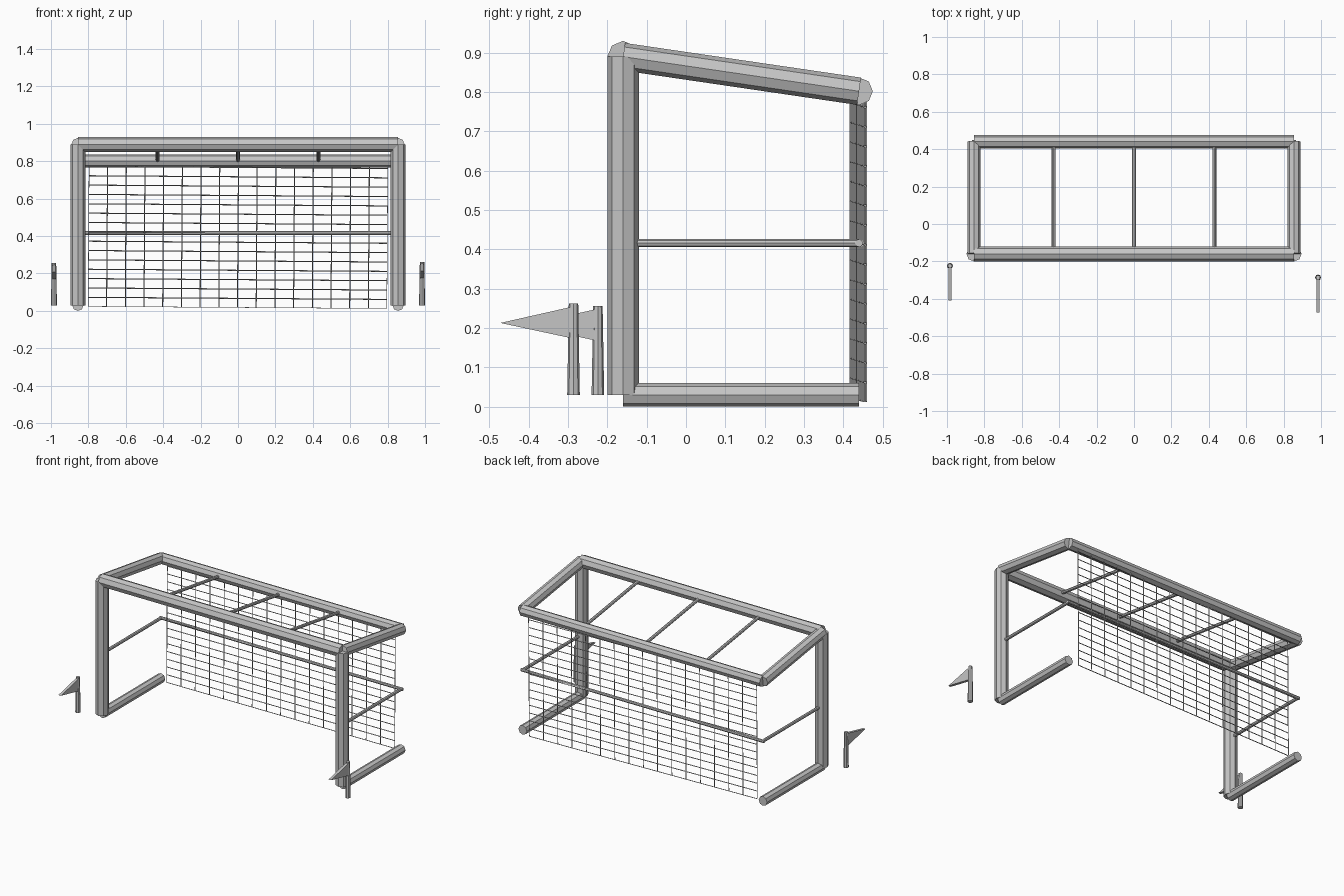
import bpy, bmesh, math
from mathutils import Vector

cube = bpy.data.objects.get("Cube")
if cube:
    bpy.data.objects.remove(cube, do_unlink=True)

# One flat grey for the whole model
grey = bpy.data.materials.new("painted_grey")
grey.use_nodes = True
GREY = (0.56, 0.56, 0.56, 1)
grey.diffuse_color = GREY
grey.node_tree.nodes["Principled BSDF"].inputs["Base Color"].default_value = GREY


def make_object(name, bm):
    mesh = bpy.data.meshes.new(name)
    bm.to_mesh(mesh)
    bm.free()
    mesh.materials.append(grey)
    obj = bpy.data.objects.new(name, mesh)
    bpy.context.collection.objects.link(obj)
    return obj


def tube(name, start, end, r1, r2=None):
    """Eight-sided capped bar between two points."""
    a, b = Vector(start), Vector(end)
    bm = bmesh.new()
    bmesh.ops.create_cone(bm, cap_ends=True, segments=8, radius1=r1,
                          radius2=r1 if r2 is None else r2, depth=(b - a).length)
    obj = make_object(name, bm)
    obj.location = (a + b) / 2
    obj.rotation_euler = (b - a).to_track_quat('Z', 'Y').to_euler()
    return obj


# Key positions of the frame
X, FRONT, BACK = 0.856, -0.16, 0.44
BASE, MID, TOP, BACK_TOP = 0.03, 0.416, 0.89, 0.802
THICK, MEDIUM, THIN = 0.04, 0.035, 0.01

# Bars across the width
tube("crossbar", (-X, FRONT, TOP), (X, FRONT, TOP), THICK)
tube("back_top_bar", (-X, BACK, BACK_TOP), (X, BACK, BACK_TOP), MEDIUM)
tube("back_middle_rail", (-X - THIN, BACK, MID), (X + THIN, BACK, MID), THIN)

# Posts and side bars
for side, x in (("left", X), ("right", -X)):
    tube(side + "_post", (x, FRONT, BASE), (x, FRONT, TOP), THICK)
    tube(side + "_top_bar", (x, FRONT, TOP), (x, BACK, BACK_TOP), MEDIUM)
    tube(side + "_ground_bar", (x, FRONT, BASE), (x, BACK, BASE), BASE)
    tube(side + "_middle_rail", (x, FRONT, MID), (x, BACK, MID), THIN)

# Roof struts
for i in (-1, 0, 1):
    tube("roof_strut", (i * 0.43, FRONT, TOP), (i * 0.43, BACK, BACK_TOP), THIN)

# Net, hung slightly askew
bm = bmesh.new()
bmesh.ops.create_grid(bm, x_segments=16, y_segments=16, size=0.8)
for v in bm.verts:
    v.co = (v.co.x, 0, v.co.y / 2)
net = make_object("net", bm)
net.location = (0, 0.438, 0.417)
net.rotation_euler = (0, math.radians(0.4), math.radians(1.3))
wire = net.modifiers.new("strings", 'WIREFRAME')
wire.thickness = 0.008
wire.use_even_offset = False

# Corner flags: tapered pole and triangular pennant
for side, x, y, top in (("left", 0.984, -0.286, 0.262), ("right", -0.984, -0.224, 0.256)):
    tube(side + "_flag_pole", (x, y, BASE), (x, y, top), 0.016, 0.012)
    bm = bmesh.new()
    tri = [(y, top - 0.007), (y, top - 0.089), (y - 0.186, top - 0.049)]
    face = bm.faces.new([bm.verts.new((x - 0.009, py, pz)) for py, pz in tri])
    ext = bmesh.ops.extrude_face_region(bm, geom=[face])
    moved = [g for g in ext["geom"] if isinstance(g, bmesh.types.BMVert)]
    bmesh.ops.translate(bm, verts=moved, vec=(0.018, 0, 0))
    bmesh.ops.recalc_face_normals(bm, faces=bm.faces)
    make_object(side + "_flag_pennant", bm)
